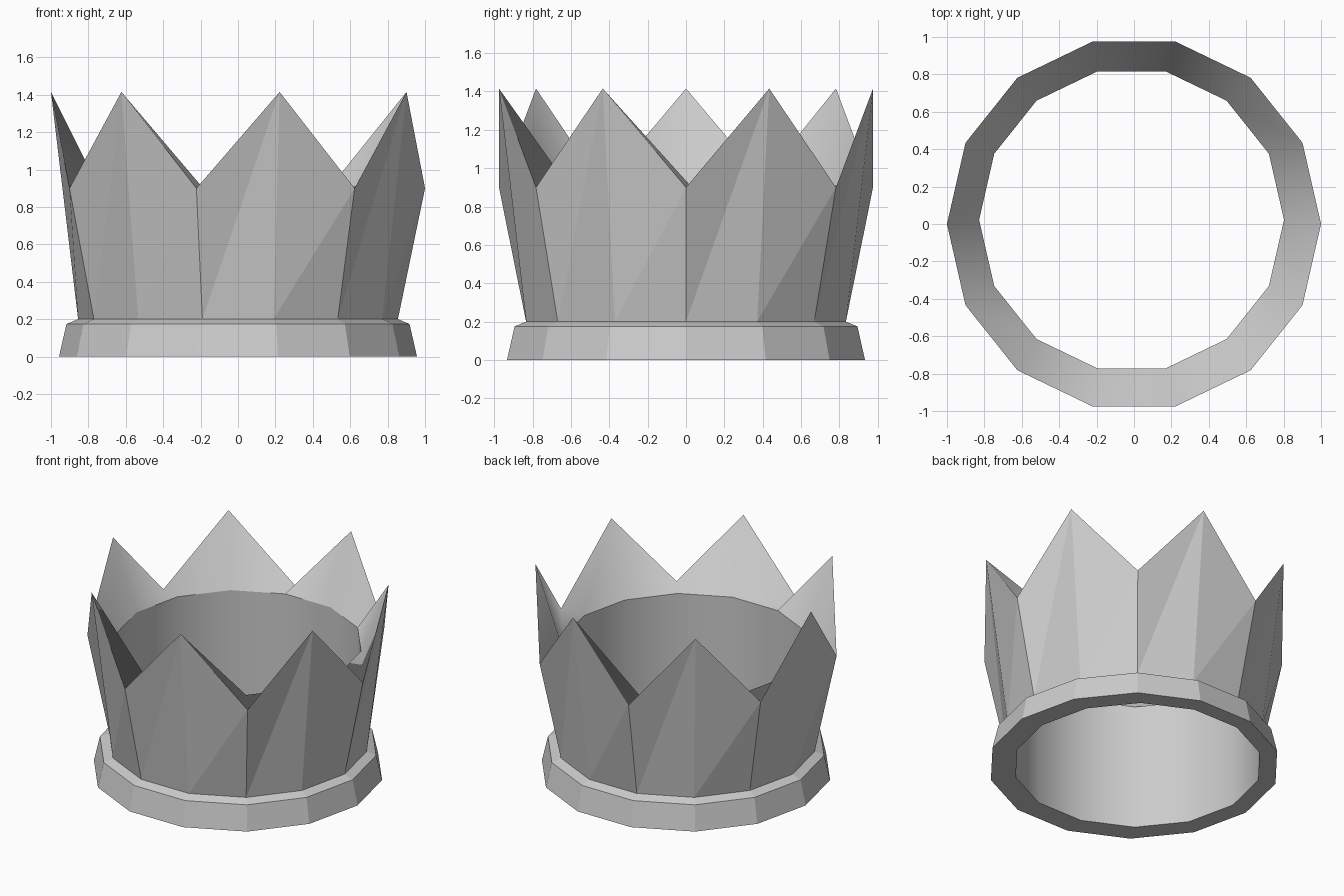
import bpy, bmesh
from math import cos, sin, tau

if "Cube" in bpy.data.objects:
    bpy.data.objects.remove(bpy.data.objects["Cube"])

SIDES = 14
PEAK, VALLEY = 1.415, 0.90

bm = bmesh.new()


def ring(radius, z, z_odd=None, cx=0.0, cy=0.0):
    """14-sided ring; z_odd lifts every second point."""
    verts = []
    for k in range(SIDES):
        a = tau * k / SIDES
        h = z_odd if (z_odd is not None and k % 2) else z
        verts.append(bm.verts.new((cx + radius * cos(a), cy + radius * sin(a), h)))
    return verts


def bridge(lower, upper, smooth=False, split=False):
    """Skin two rings; split cuts every panel from lower left to upper right."""
    for k in range(SIDES):
        n = (k + 1) % SIDES
        a, b, c, d = lower[k], lower[n], upper[n], upper[k]
        for face in ([(a, b, c), (a, c, d)] if split else [(a, b, c, d)]):
            bm.faces.new(face).smooth = smooth


# Cross-section from the foot, up the outside, over the rim, down the bore
foot = ring(0.957, 0.0)
band_top = ring(0.917, 0.175)
wall_foot = ring(0.855, 0.20)
rim = ring(1.0, VALLEY, PEAK)
bore_top = ring(0.815, 0.91, cx=-0.013, cy=0.022)
bore_foot = ring(0.815, 0.0, cx=-0.013, cy=0.022)

bridge(foot, band_top)                     # base band
bridge(band_top, wall_foot)                # sloped ledge
bridge(wall_foot, rim, split=True)         # pointed outer wall
bridge(rim, bore_top, smooth=True)         # inner slope of the points
bridge(bore_top, bore_foot, smooth=True)   # smooth bore
bridge(bore_foot, foot)                    # underside

# Keep the rim and bore edges crisp
for loop in (rim, bore_top, bore_foot):
    for k in range(SIDES):
        bm.edges.get((loop[k], loop[(k + 1) % SIDES])).smooth = False

bmesh.ops.recalc_face_normals(bm, faces=bm.faces)
mesh = bpy.data.meshes.new("crown")
bm.to_mesh(mesh)
bm.free()
bpy.context.collection.objects.link(bpy.data.objects.new("crown", mesh))
